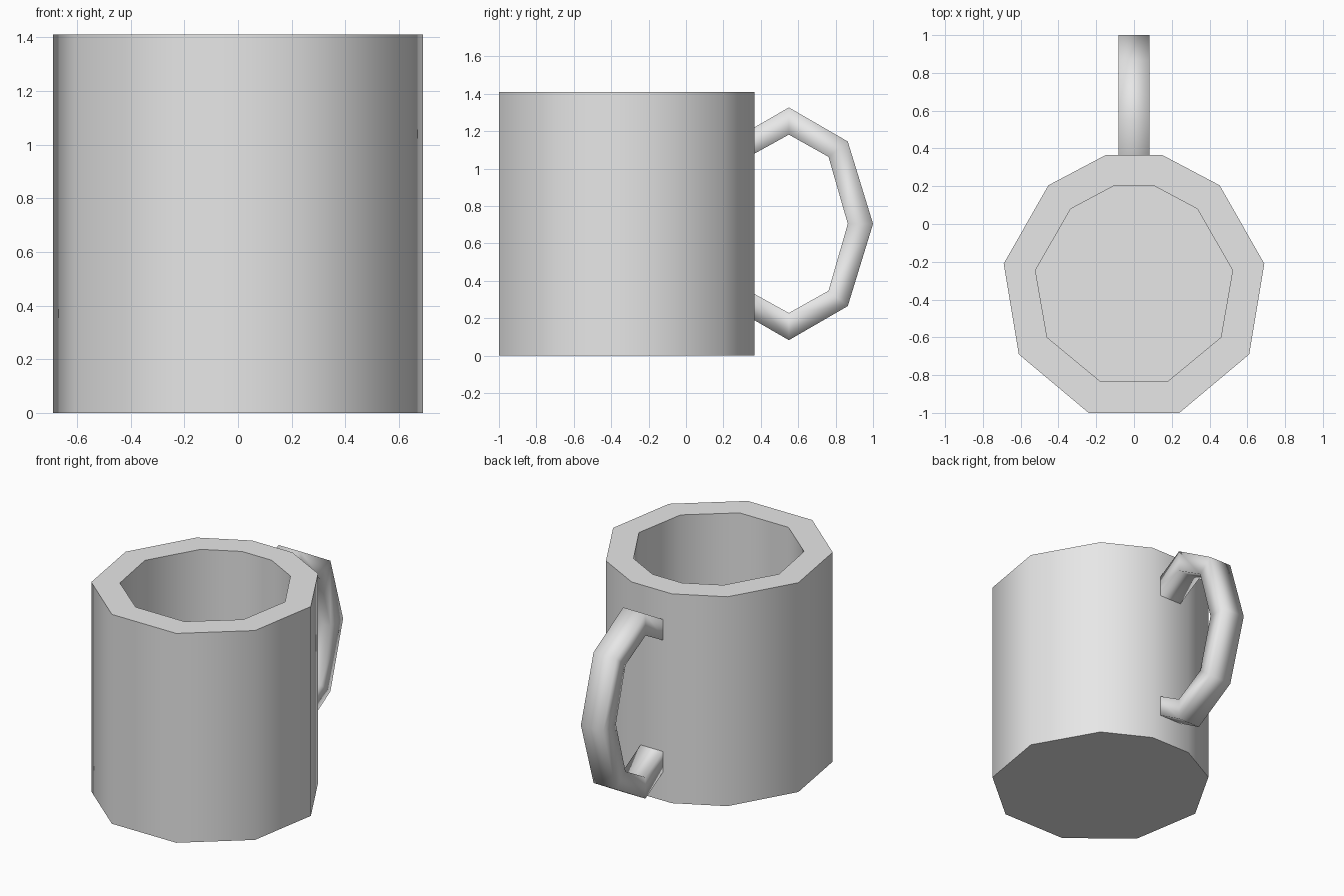
import bpy, bmesh, math

cube = bpy.data.objects.get("Cube")
if cube:
    bpy.data.objects.remove(cube, do_unlink=True)

grey = bpy.data.materials.new("light_grey")
grey.use_nodes = True
grey.diffuse_color = (0.8, 0.8, 0.8, 1)
grey.node_tree.nodes["Principled BSDF"].inputs["Base Color"].default_value = (0.8, 0.8, 0.8, 1)

HEIGHT = 1.41
FLOOR = 0.17


def finish(bm, name):
    bmesh.ops.recalc_face_normals(bm, faces=bm.faces)
    mesh = bpy.data.meshes.new(name)
    bm.to_mesh(mesh)
    bm.free()
    obj = bpy.data.objects.new(name, mesh)
    bpy.context.collection.objects.link(obj)
    mesh.materials.append(grey)
    bpy.ops.object.select_all(action='DESELECT')
    obj.select_set(True)
    bpy.context.view_layer.objects.active = obj
    return obj


def mirrored(half):
    # Closed outline from its +x half
    return half + [(-x, y) for x, y in reversed(half)]


def bridge(bm, a, b, closed=True):
    n = len(a)
    for i in range(n if closed else n - 1):
        j = (i + 1) % n
        bm.faces.new((a[i], a[j], b[j], b[i]))


# Mug body: nine-sided cup whose back corner is flattened for the handle
outer = mirrored([(0.24, -1.0), (0.61, -0.69), (0.69, -0.21), (0.453, 0.205), (0.15, 0.365)])
inner = mirrored([(0.182, -0.83), (0.46, -0.6), (0.522, -0.245), (0.335, 0.08), (0.11, 0.2)])
bm = bmesh.new()
rings = [[bm.verts.new((x, y, z)) for x, y in outline]
         for outline, z in ((outer, 0), (outer, HEIGHT), (inner, HEIGHT), (inner, FLOOR))]
for low, high in zip(rings, rings[1:]):
    bridge(bm, low, high)
bm.faces.new(rings[0])
bm.faces.new(rings[-1])
finish(bm, "mug_body")
bpy.ops.object.shade_smooth_by_angle(angle=math.radians(60))

# Handle: square bar bent round an octagonal loop, ends buried in the wall
upper = [((0.235, 1.145), (0.33, 1.06)), ((0.55, 1.327), (0.55, 1.182)),
         ((0.865, 1.145), (0.762, 1.063))]
middle = [((1.0, HEIGHT / 2), (0.865, HEIGHT / 2))]
lower = [tuple((y, HEIGHT - z) for y, z in pair) for pair in reversed(upper)]
WIDTH = 0.083
bm = bmesh.new()
sections = []
for (yo, zo), (yi, zi) in upper + middle + lower:
    corners = ((-WIDTH, yo, zo), (WIDTH, yo, zo), (WIDTH, yi, zi), (-WIDTH, yi, zi))
    sections.append([bm.verts.new(c) for c in corners])
for a, b in zip(sections, sections[1:]):
    bridge(bm, a, b)
finish(bm, "handle")
bpy.ops.object.shade_smooth()
